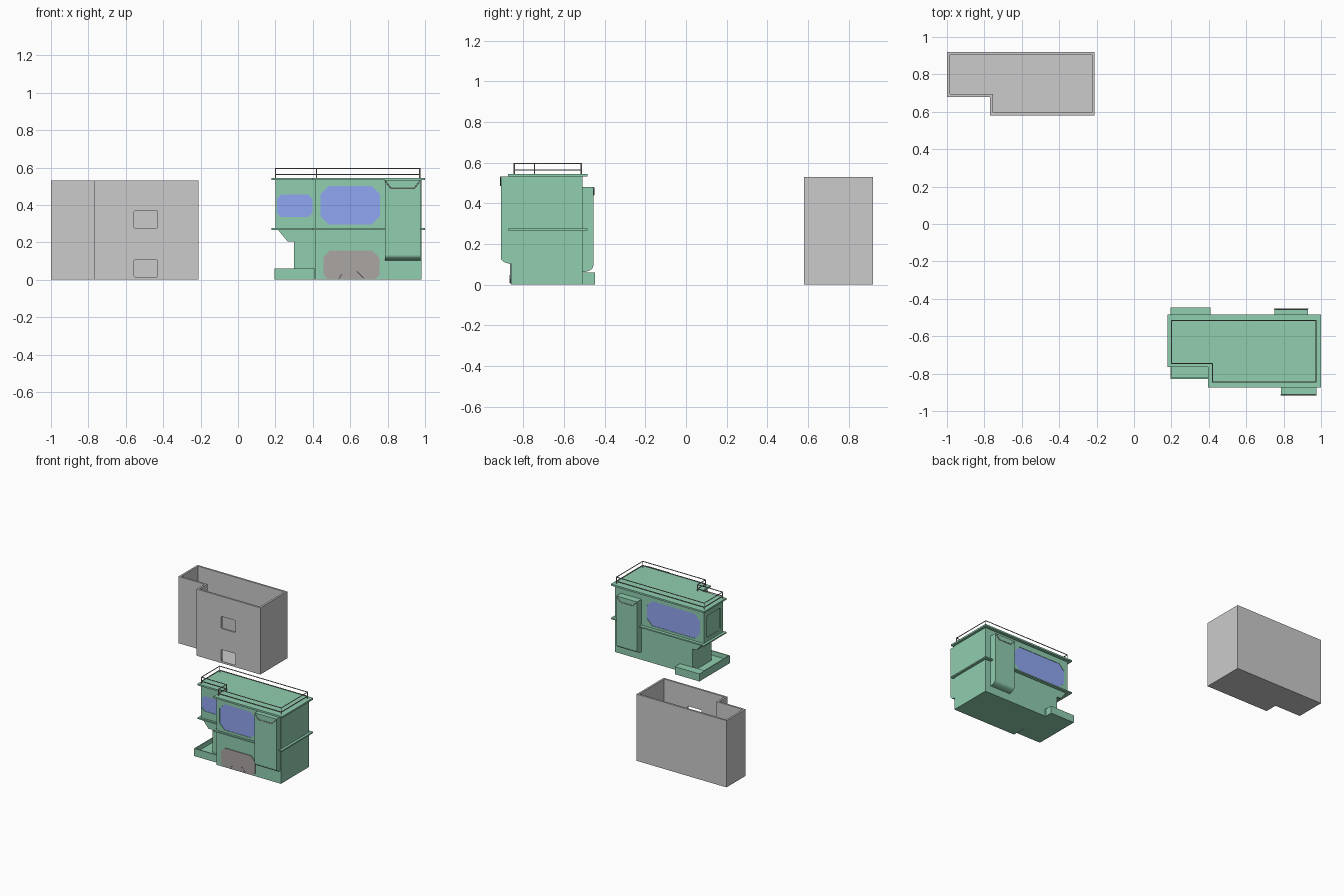
import bpy, bmesh, math
from mathutils import Vector

if "Cube" in bpy.data.objects:
    bpy.data.objects.remove(bpy.data.objects["Cube"])


def material(name, rgb):
    m = bpy.data.materials.new(name)
    m.diffuse_color = (*rgb, 1)
    m.use_nodes = True
    m.node_tree.nodes["Principled BSDF"].inputs["Base Color"].default_value = m.diffuse_color
    return m


GREEN = material("green paint", (0.28, 0.62, 0.43))
BLUE = material("blue glass", (0.28, 0.38, 0.88))
DARK = material("dark metal", (0.40, 0.38, 0.37))


def prism(name, pts, axis, lo, hi, mat=None):
    """Extrude a 2D outline along an axis between lo and hi."""
    def place(p, d):
        return {'x': (d, p[0], p[1]), 'y': (p[0], d, p[1]), 'z': (p[0], p[1], d)}[axis]
    bm = bmesh.new()
    face = bm.faces.new([bm.verts.new(place(p, lo)) for p in pts])
    ext = bmesh.ops.extrude_face_region(bm, geom=[face])
    move = Vector(place((0, 0), hi - lo))
    bmesh.ops.translate(bm, vec=move, verts=[v for v in ext['geom'] if isinstance(v, bmesh.types.BMVert)])
    bmesh.ops.recalc_face_normals(bm, faces=bm.faces)
    me = bpy.data.meshes.new(name)
    bm.to_mesh(me)
    bm.free()
    ob = bpy.data.objects.new(name, me)
    bpy.context.collection.objects.link(ob)
    if mat:
        me.materials.append(mat)
    return ob


def rect(a0, a1, b0, b1, c=0.0):
    """Rectangle outline, with optional chamfered corners."""
    if not c:
        return [(a0, b0), (a1, b0), (a1, b1), (a0, b1)]
    return [(a0 + c, b0), (a1 - c, b0), (a1, b0 + c), (a1, b1 - c),
            (a1 - c, b1), (a0 + c, b1), (a0, b1 - c), (a0, b0 + c)]


def ell(x0, xn, x1, y0, yn, y1):
    """L-shaped plan with the front left corner cut away."""
    return [(x0, yn), (xn, yn), (xn, y0), (x1, y0), (x1, y1), (x0, y1)]


def cut(ob, cutter):
    mod = ob.modifiers.new("cut", 'BOOLEAN')
    mod.operation = 'DIFFERENCE'
    mod.solver = 'EXACT'
    mod.object = cutter
    bpy.context.view_layer.objects.active = ob
    bpy.ops.object.modifier_apply(modifier=mod.name)
    bpy.data.objects.remove(cutter)


def rod(name, pts, r, mat, closed=False):
    cu = bpy.data.curves.new(name, 'CURVE')
    cu.dimensions = '3D'
    cu.bevel_depth = r
    cu.bevel_resolution = 1
    cu.use_fill_caps = True
    sp = cu.splines.new('POLY')
    sp.points.add(len(pts) - 1)
    for p, co in zip(sp.points, pts):
        p.co = (*co, 1)
    sp.use_cyclic_u = closed
    cu.materials.append(mat)
    ob = bpy.data.objects.new(name, cu)
    bpy.context.collection.objects.link(ob)
    return ob


# Grey open-topped liner with two hatches in its front wall
liner = prism("inner_liner", ell(-1, -0.77, -0.21, 0.58, 0.68, 0.92), 'z', 0, 0.53)
cut(liner, prism("cutter", ell(-0.985, -0.755, -0.225, 0.595, 0.695, 0.905), 'z', 0.013, 0.6))
for z0, z1 in ((0.275, 0.37), (0.015, 0.107)):
    cut(liner, prism("cutter", rect(-0.555, -0.43, z0, z1, 0.005), 'y', 0.5, 0.63))

# Cabin body: rear part with stepped left end, and the wider front part
rear = prism("cabin_rear_body", [(0.30, 0), (0.98, 0), (0.98, 0.535), (0.2, 0.535), (0.2, 0.27),
                                 (0.215, 0.265), (0.265, 0.205), (0.30, 0.205)],
             'y', -0.75, -0.51, GREEN)
front = prism("cabin_front_body", rect(0.415, 0.98, 0, 0.535), 'y', -0.86, -0.75, GREEN)

# Recessed windows
for label, body, outline, face, s in (
        ("front_large", front, rect(0.44, 0.76, 0.295, 0.5, 0.045), -0.86, 1),
        ("front_small", rear, rect(0.208, 0.397, 0.335, 0.455, 0.022), -0.75, 1),
        ("back_large", rear, rect(0.235, 0.70, 0.295, 0.49, 0.045), -0.51, -1)):
    cut(body, prism("cutter", outline, 'y', face - s * 0.02, face + s * 0.008, GREEN))
    prism(label + "_window", outline, 'y', face + s * 0.008, face + s * 0.003, BLUE)

# Recessed green panel on the left end
cut(rear, prism("cutter", rect(-0.72, -0.55, 0.305, 0.48, 0.01), 'x', 0.15, 0.208, GREEN))

# Roof slab and waist trim
prism("roof", ell(0.18, 0.395, 1.0, -0.875, -0.765, -0.485), 'z', 0.532, 0.545, GREEN)
prism("waist_trim_rear", rect(0.18, 1.0, -0.765, -0.485), 'z', 0.266, 0.276, GREEN)
prism("waist_trim_front", rect(0.395, 0.785, -0.875, -0.765), 'z', 0.266, 0.276, GREEN)
prism("waist_trim_right", rect(0.785, 1.0, -0.875, -0.765), 'z', 0.266, 0.276, GREEN)


def side_box(name, x0, x1, wall, out, z0, z1, hood_z):
    """Wall cabinet with a rounded underside and a slanted hood edge."""
    d = out - wall
    arc = [(wall + d * math.cos(a), z0 + 0.03 - 0.03 * math.sin(a))
           for a in (i * math.pi / 12 for i in range(7))]
    prism(name, [(wall, z1), (out, z1)] + arc, 'x', x0, x1, GREEN)
    y = out + math.copysign(0.002, d)
    drop = hood_z
    rod(name + "_hood", [(x0, y, z1 - 0.002), (x0 + 0.035, y, z1 - drop),
                         (x1 - 0.035, y, z1 - drop), (x1, y, z1 - 0.002)], 0.003, DARK)


side_box("front_cabinet", 0.785, 0.975, -0.86, -0.911, 0.103, 0.532, 0.045)
side_box("back_cabinet", 0.75, 0.93, -0.51, -0.456, 0.062, 0.48, 0.04)

# Entry platform: shallow tray on the left with a step at the back
tray = prism("platform_tray", rect(0.195, 0.413, -0.83, -0.505), 'z', 0, 0.06, GREEN)
cut(tray, prism("cutter", rect(0.203, 0.405, -0.822, -0.515), 'z', 0.025, 0.1, GREEN))
prism("platform_back_step", rect(0.195, 0.41, -0.505, -0.447), 'z', 0, 0.06, GREEN)

# Dark lower front panel with its small braces
prism("lower_front_panel", [(0.475, 0.005), (0.735, 0.005), (0.757, 0.025), (0.757, 0.115),
                            (0.72, 0.155), (0.49, 0.155), (0.457, 0.12), (0.457, 0.03)],
      'y', -0.866, -0.855, DARK)
rod("panel_brace_left", [(0.54, -0.866, 0.008), (0.555, -0.866, 0.03)], 0.002, DARK)
rod("panel_brace_right", [(0.637, -0.866, 0.045), (0.672, -0.866, 0.01)], 0.002, DARK)

# Roof railing: two rails around the edge and posts at the corners
corners = ell(0.2, 0.42, 0.972, -0.845, -0.745, -0.515)
for label, z in (("top", 0.595), ("middle", 0.563)):
    rod(label + "_rail", [(x, y, z) for x, y in corners], 0.0035, DARK, True)
for i, (x, y) in enumerate(corners):
    rod(f"rail_post_{i + 1}", [(x, y, 0.54), (x, y, 0.597)], 0.0035, DARK)
